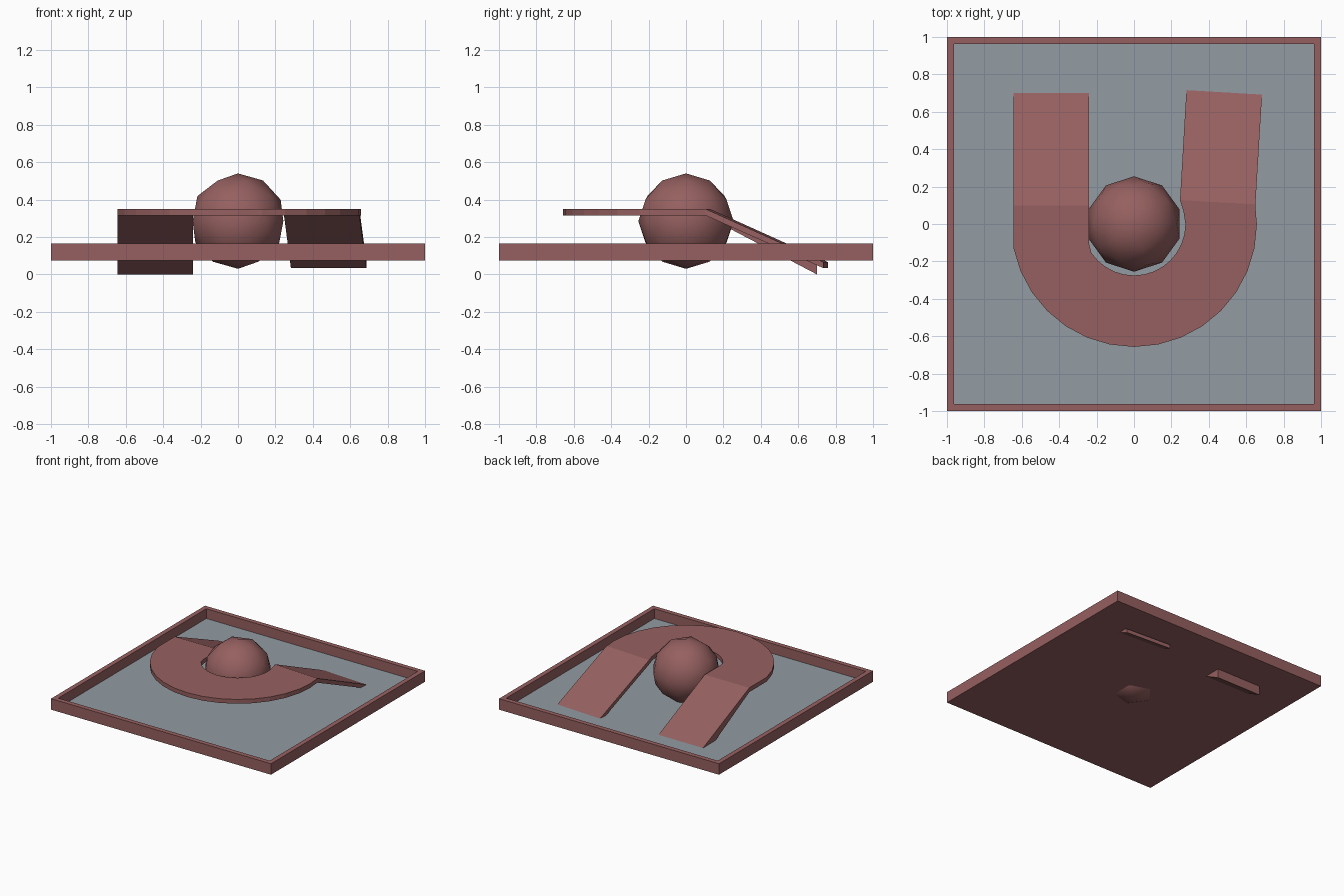
import bpy, bmesh, math

if "Cube" in bpy.data.objects:
    bpy.data.objects.remove(bpy.data.objects["Cube"])


def material(name, rgb):
    m = bpy.data.materials.new(name)
    m.diffuse_color = (*rgb, 1)
    m.use_nodes = True
    m.node_tree.nodes["Principled BSDF"].inputs["Base Color"].default_value = m.diffuse_color
    return m


RED = material("dusty red", (0.305, 0.117, 0.117))
GREY = material("slate grey", (0.287, 0.328, 0.361))


def finish(name, bm, mats, smooth=False):
    bmesh.ops.recalc_face_normals(bm, faces=bm.faces)
    me = bpy.data.meshes.new(name)
    bm.to_mesh(me)
    bm.free()
    for m in mats:
        me.materials.append(m)
    for p in me.polygons:
        p.use_smooth = smooth
    ob = bpy.data.objects.new(name, me)
    bpy.context.collection.objects.link(ob)
    return ob


# Square tray: raised rim around a sunken grey floor
Z0, Z1, FLOOR, RIM = 0.075, 0.165, 0.085, 0.055
bm = bmesh.new()
bmesh.ops.create_cube(bm, size=1)
for v in bm.verts:
    v.co = (v.co.x * 2, v.co.y * 2, Z1 if v.co.z > 0 else Z0)
top = max(bm.faces, key=lambda f: f.calc_center_median().z)
bmesh.ops.inset_region(bm, faces=[top], thickness=RIM)
ext = bmesh.ops.extrude_discrete_faces(bm, faces=[top])["faces"][0]
for v in ext.verts:
    v.co.z = FLOOR
ext.material_index = 1
finish("tray", bm, [RED, GREY])

# U-shaped walkway: (inner point, outer point, top z, bottom z) per section
HI, LO = 0.35, 0.315
sections = [((-0.24, 0.70), (-0.645, 0.70), 0.085, 0.0),
            ((-0.24, 0.10), (-0.645, 0.10), HI, LO)]
for k in range(17, 33):
    a = math.radians(k * 11.25)
    c, s = math.cos(a), math.sin(a)
    sections.append(((max(0.275 * c, -0.24), 0.275 * s), (0.657 * c, 0.657 * s), HI, LO))
sections += [((0.265, 0.065), (0.652, 0.05), HI, LO),
             ((0.246, 0.128), (0.649, 0.105), HI, LO),
             ((0.283, 0.760), (0.687, 0.736), 0.065, 0.033)]
bm = bmesh.new()
rings = [[bm.verts.new((*p, z)) for p, z in ((i, t), (o, t), (o, b), (i, b))]
         for i, o, t, b in sections]
for r, q in zip(rings, rings[1:]):
    for j in range(4):
        n = (j + 1) % 4
        bm.faces.new((r[j], r[n], q[n], q[j]))
bm.faces.new(rings[0])
bm.faces.new(rings[-1])
finish("curved_ramp", bm, [RED])

# Central ball
bm = bmesh.new()
bmesh.ops.create_icosphere(bm, subdivisions=2, radius=0.255)
ball = finish("ball", bm, [RED], smooth=True)
ball.location = (0, 0, 0.285)
